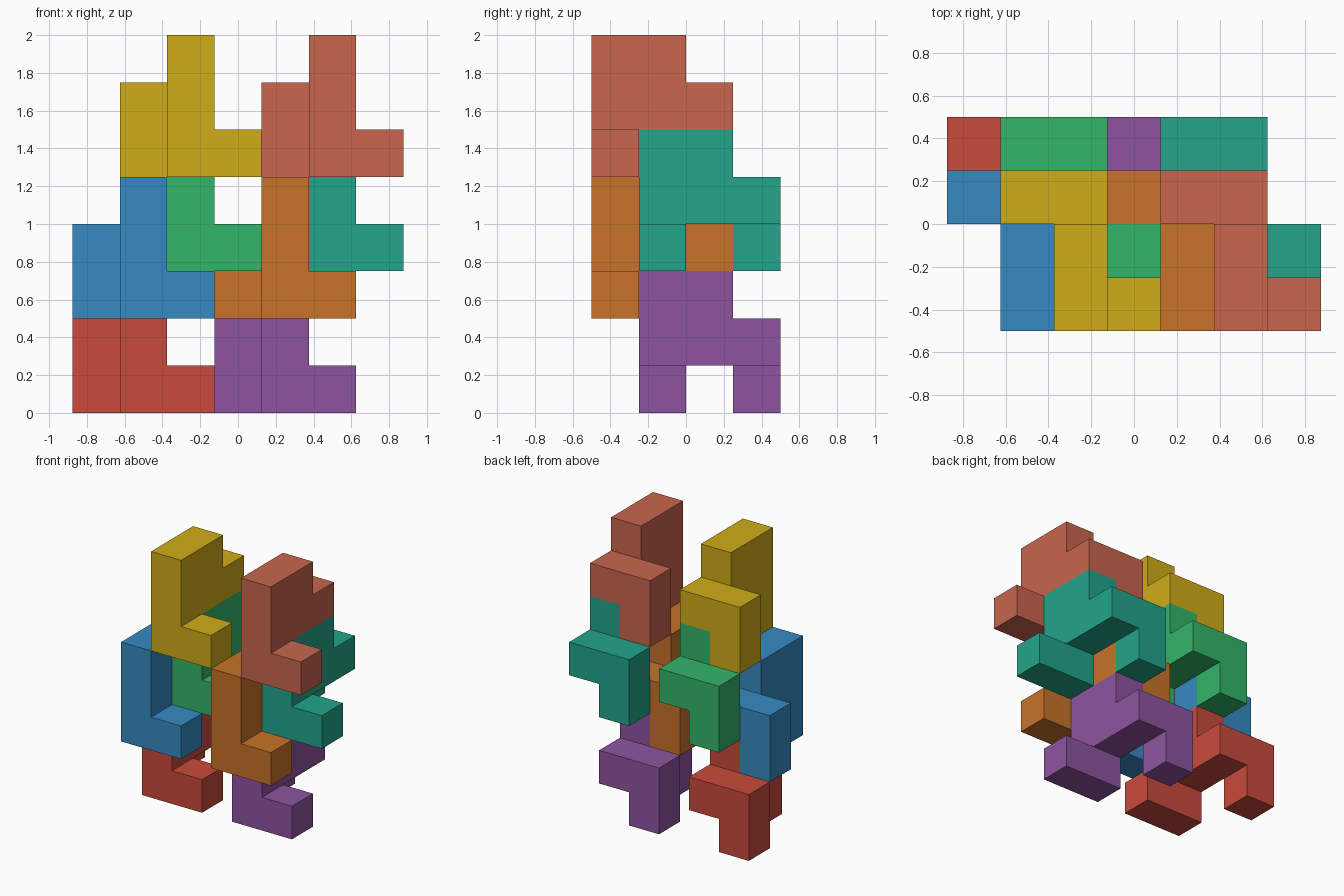
import bpy, bmesh
from mathutils import Vector

if "Cube" in bpy.data.objects:
    bpy.data.objects.remove(bpy.data.objects["Cube"])

S = 0.25                              # cube cell size
ORIGIN = Vector((-0.875, -0.5, 0.0))  # corner of the cell grid

# Nine cells of the repeated puzzle piece
CELLS = [(1, 0, 0), (1, 0, 1), (1, 0, 2), (2, 0, 0),
         (1, 1, 1), (1, 1, 2), (1, 2, 1), (0, 2, 1), (0, 2, 0)]

# Piece name: grid offset, sRGB colour
PIECES = {
    "red_piece":    ((0, 1, 0), (201, 74, 60)),
    "purple_piece": ((3, 1, 0), (141, 84, 159)),
    "blue_piece":   ((0, 0, 2), (55, 138, 194)),
    "orange_piece": ((3, 0, 2), (200, 114, 41)),
    "green_piece":  ((1, 1, 3), (52, 181, 106)),
    "teal_piece":   ((4, 1, 3), (34, 165, 138)),
    "yellow_piece": ((1, 0, 5), (207, 172, 24)),
    "salmon_piece": ((4, 0, 5), (200, 102, 78)),
}


def linear(c):
    c /= 255
    return c / 12.92 if c <= 0.04045 else ((c + 0.055) / 1.055) ** 2.4


def add_piece(name, offset, rgb):
    bm = bmesh.new()
    # Outer skin: one square wherever a cell has no neighbour
    for cell in CELLS:
        for axis in range(3):
            for side in (1, -1):
                n = Vector((0, 0, 0))
                n[axis] = side
                if tuple(int(v) for v in Vector(cell) + n) in CELLS:
                    continue
                u, v = Vector((0, 0, 0)), Vector((0, 0, 0))
                u[(axis + 1) % 3] = 0.5
                v[(axis + 2) % 3] = 0.5 * side
                c = Vector(cell) + Vector((0.5, 0.5, 0.5)) + n / 2
                bm.faces.new([bm.verts.new(c + d) for d in (-u - v, u - v, u + v, v - u)])
    bmesh.ops.remove_doubles(bm, verts=bm.verts[:], dist=0.001)
    # Merge coplanar squares into clean flat faces
    bmesh.ops.dissolve_limit(bm, angle_limit=0.01, verts=bm.verts[:], edges=bm.edges[:])
    bmesh.ops.scale(bm, vec=(S, S, S), verts=bm.verts[:])
    mesh = bpy.data.meshes.new(name)
    bm.to_mesh(mesh)
    bm.free()
    mat = bpy.data.materials.new(name + "_colour")
    mat.diffuse_color = (*[linear(c) for c in rgb], 1)
    mat.use_nodes = True
    mat.node_tree.nodes["Principled BSDF"].inputs["Base Color"].default_value = mat.diffuse_color
    mesh.materials.append(mat)
    obj = bpy.data.objects.new(name, mesh)
    obj.location = ORIGIN + Vector(offset) * S
    bpy.context.collection.objects.link(obj)


# Stack of eight interlocking pieces
for name, (offset, rgb) in PIECES.items():
    add_piece(name, offset, rgb)
